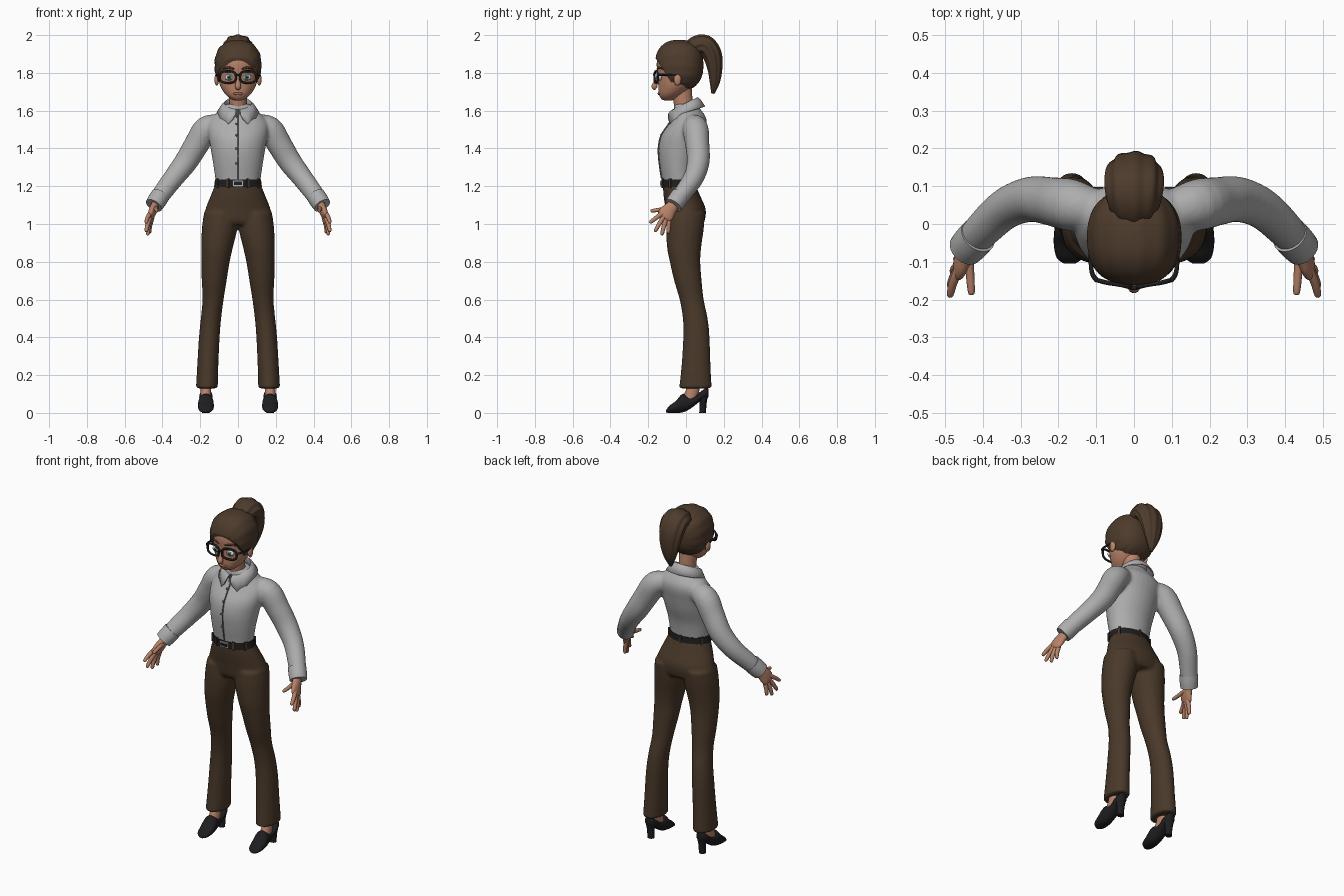
import bpy, bmesh, math
from mathutils import Vector

if "Cube" in bpy.data.objects:
    bpy.data.objects.remove(bpy.data.objects["Cube"])

def mat(name, rgb):
    m = bpy.data.materials.new(name)
    m.diffuse_color = (*rgb, 1)
    m.use_nodes = True
    m.node_tree.nodes["Principled BSDF"].inputs["Base Color"].default_value = m.diffuse_color
    return m

HAIR = mat("hair brown", (0.075, 0.044, 0.025))
SKIN = mat("skin", (0.48, 0.225, 0.14))
LIPS = mat("lip rose", (0.36, 0.13, 0.09))
SHIRT = mat("shirt grey", (0.42, 0.42, 0.425))
SEAM = mat("seam grey", (0.13, 0.13, 0.135))
PANTS = mat("trouser brown", (0.066, 0.040, 0.022))
BLACK = mat("black", (0.013, 0.013, 0.015))
WHITE = mat("eye white", (0.7, 0.7, 0.7))
TEAL = mat("iris teal", (0.06, 0.22, 0.22))
METAL = mat("buckle metal", (0.45, 0.45, 0.47))

def finish(bm, name, material):
    bmesh.ops.recalc_face_normals(bm, faces=bm.faces)
    me = bpy.data.meshes.new(name)
    bm.to_mesh(me)
    bm.free()
    ob = bpy.data.objects.new(name, me)
    bpy.context.collection.objects.link(ob)
    me.materials.append(material)
    return ob

def smooth_points(pts, k):
    """Catmull-Rom interpolation of tuples."""
    out = []
    for i in range(len(pts) - 1):
        a, b, c, d = pts[max(i - 1, 0)], pts[i], pts[i + 1], pts[min(i + 2, len(pts) - 1)]
        for j in range(k):
            t = j / k
            out.append([0.5 * (2 * q + (r - p) * t + (2 * p - 5 * q + 4 * r - s) * t * t
                               + (3 * q - p - 3 * r + s) * t ** 3) for p, q, r, s in zip(a, b, c, d)])
    return out + [list(pts[-1])]

def add_loft(bm, pts, axes=None, ref=(1, 0, 0), n=24, k=4, groove=0, waves=9):
    """Rings (x, y, z, ra, rb); axes fixes the ring plane, otherwise it follows the path."""
    P = smooth_points(pts, k)
    rings = []
    for i, (x, y, z, ra, rb) in enumerate(P):
        if axes:
            u, v = Vector(axes[0]), Vector(axes[1])
        else:
            t = (Vector(P[min(i + 1, len(P) - 1)][:3]) - Vector(P[max(i - 1, 0)][:3])).normalized()
            u = Vector(ref)
            u = (u - t * u.dot(t)).normalized()
            v = t.cross(u)
        ring = []
        for j in range(n):
            a = 2 * math.pi * j / n
            g = 1 + groove * math.sin(waves * a + 8 * z)
            ring.append(bm.verts.new(Vector((x, y, z)) + u * (max(ra, .001) * g * math.cos(a))
                                     + v * (max(rb, .001) * g * math.sin(a))))
        rings.append(ring)
    for r, s in zip(rings, rings[1:]):
        for j in range(n):
            bm.faces.new((r[j], r[(j + 1) % n], s[(j + 1) % n], s[j]))
    bm.faces.new(rings[0])
    bm.faces.new(rings[-1])

XY = ((1, 0, 0), (0, 1, 0))
XZ = ((1, 0, 0), (0, 0, 1))

def loft(name, material, pts, **kw):
    bm = bmesh.new()
    add_loft(bm, pts, **kw)
    return finish(bm, name, material)

def tube(name, material, pts, **kw):
    return loft(name, material, [(*p[:3], p[3], p[3]) for p in pts], **kw)

def ball(name, material, c, r):
    bm = bmesh.new()
    bmesh.ops.create_uvsphere(bm, u_segments=20, v_segments=12, radius=1)
    for v in bm.verts:
        v.co = Vector([c[i] + v.co[i] * r[i] for i in range(3)])
    return finish(bm, name, material)

def box(name, material, c, s, rot=0):
    bm = bmesh.new()
    bmesh.ops.create_cube(bm, size=1)
    for v in bm.verts:
        v.co = Vector([v.co[i] * s[i] for i in range(3)])
    ob = finish(bm, name, material)
    ob.location, ob.rotation_euler.z = c, rot
    return ob

def flip(pts, s):
    return [(p[0] * s, *p[1:]) for p in pts]

def cloth(ob):
    """Fuse overlapping lofts into one soft surface."""
    m = ob.modifiers.new("fuse", 'REMESH')
    m.mode, m.voxel_size, m.use_smooth_shade = 'VOXEL', 0.008, True
    m = ob.modifiers.new("soften", 'SMOOTH')
    m.factor, m.iterations = 0.5, 6

# Shirt: torso and sleeves
torso = [(0, -.04, 1.20, .113, .085), (0, -.04, 1.24, .12, .088), (0, -.04, 1.32, .132, .1),
         (0, -.03, 1.40, .145, .115), (0, -.015, 1.47, .157, .115), (0, .01, 1.53, .16, .1),
         (0, .018, 1.57, .135, .085), (0, .005, 1.61, .088, .07), (0, 0, 1.635, .068, .06)]
arm = [(.09, .035, 1.53, .05, .05), (.165, .05, 1.505, .068, .068), (.22, .06, 1.42, .064, .066),
       (.275, .065, 1.33, .06, .062), (.34, .04, 1.245, .054, .055), (.40, -.015, 1.165, .048, .05),
       (.435, -.055, 1.11, .043, .043)]
bm = bmesh.new()
add_loft(bm, torso, axes=XY, n=32)
for s in (-1, 1):
    add_loft(bm, flip(arm, s), ref=(0, 1, 0))
cloth(finish(bm, "shirt", SHIRT))

# Front seam and buttons follow the torso profile
front = [(0, p[1] - p[4] - .001, p[2], .0035, .004) for p in torso[1:8]]
loft("shirt_seam", SEAM, front, n=8)
for i in range(1, 6):
    _, y, z, _, _ = front[i]
    ball("button", SEAM, (-.008, y, z), (.006, .006, .006))

# Collar band with two pointed flaps
bm = bmesh.new()
rows, N = [], 48
for i in range(N + 1):
    a = math.pi * .96 * (2 * i / N - 1)
    sn, cs = math.sin(a), math.cos(a)
    drop = .045 + .055 * math.exp(-((abs(a) - 2.45) / .33) ** 2) - .02 * (abs(a) > 2.9)
    rows.append([bm.verts.new(p) for p in (
        (.066 * sn, -.003 + .06 * cs, 1.60 + .02 * cs),
        (.072 * sn, -.003 + .066 * cs, 1.637 + .032 * cs),
        (.084 * sn, -.003 + .078 * cs, 1.627 + .03 * cs),
        (.108 * sn, .002 + .097 * cs, 1.637 + .03 * cs - drop))])
for r, s in zip(rows, rows[1:]):
    for j in range(3):
        bm.faces.new((r[j], r[j + 1], s[j + 1], s[j]))
m = finish(bm, "collar", SHIRT).modifiers.new("thickness", 'SOLIDIFY')
m.thickness, m.offset = .006, 0

# Trousers: hips and flared legs
hips = [(0, -.04, 1.225, .114, .083), (0, -.022, 1.15, .145, .097), (0, -.002, 1.08, .172, .106),
        (0, 0, 1.02, .185, .1), (0, 0, .995, .175, .085)]
leg = [(.095, 0, 1.06, .085, .1), (.097, -.005, .98, .094, .1), (.11, -.01, .88, .084, .091),
       (.119, -.005, .8, .075, .081), (.126, .01, .7, .066, .073), (.132, .03, .6, .056, .064),
       (.143, .049, .5, .054, .066), (.152, .055, .4, .055, .07), (.16, .053, .25, .056, .077),
       (.165, .05, .13, .058, .087)]
bm = bmesh.new()
add_loft(bm, hips, axes=XY, n=32)
for s in (-1, 1):
    add_loft(bm, flip(leg, s), axes=XY)
cloth(finish(bm, "trousers", PANTS))

# Belt, loops and buckle
loft("belt", BLACK, [(0, -.038, 1.195, .127, .092), (0, -.04, 1.235, .122, .09)], axes=XY, n=40, k=1)
for d in (-60, 60, -120, 120, 180, -25, 25):
    a = math.radians(d)
    box("belt_loop", PANTS, (.126 * math.sin(a), -.039 - .092 * math.cos(a), 1.215), (.012, .008, .05), a)
box("buckle", METAL, (0, -.132, 1.215), (.056, .008, .032))
box("buckle_centre", BLACK, (0, -.135, 1.215), (.042, .006, .018))

# Head and neck
loft("head", SKIN, [(0, -.095, 1.653, .012, .012), (0, -.092, 1.66, .034, .036), (0, -.082, 1.68, .06, .06),
                    (0, -.068, 1.705, .08, .078), (0, -.055, 1.74, .097, .092), (0, -.05, 1.79, .105, .1),
                    (0, -.046, 1.85, .107, .109), (0, -.04, 1.90, .098, .1), (0, -.04, 1.95, .05, .05)],
     axes=XY, n=32)
loft("neck", SKIN, [(0, -.005, 1.56, .05, .052), (0, -.012, 1.62, .046, .05), (0, -.025, 1.72, .05, .055)], axes=XY)
tube("nose", SKIN, [(0, -.146, 1.785, .008), (0, -.16, 1.75, .012), (0, -.167, 1.727, .016),
                    (0, -.158, 1.716, .01)], n=14)
ball("lips", LIPS, (0, -.14, 1.69), (.027, .01, .008))
for s in (-1, 1):
    ball("ear", SKIN, (.113 * s, -.045, 1.765), (.012, .02, .032))
    ball("eye", WHITE, (.046 * s, -.138, 1.776), (.024, .012, .016))
    ball("iris", TEAL, (.046 * s, -.147, 1.776), (.012, .006, .013))
    ball("pupil", BLACK, (.046 * s, -.151, 1.776), (.006, .004, .007))
    tube("eyebrow", HAIR, flip([(.02, -.152, 1.82, .004), (.05, -.142, 1.828, .006),
                                (.08, -.121, 1.82, .003)], s), n=10)
    # Glasses: rim, temple arm
    rim = bmesh.new()
    add_loft(rim, [(.053 * s + .043 * math.copysign(abs(math.cos(a)) ** .75, math.cos(a)),
                    -.167 + .018 * abs(math.cos(a) * s + 1) / 2,
                    1.778 + .031 * math.copysign(abs(math.sin(a)) ** .75, math.sin(a)), .006, .006)
                   for a in [math.pi * i / 12 for i in range(25)]], ref=(0, 1, 0), n=10, k=2)
    finish(rim, "glasses_rim", BLACK)
    tube("glasses_arm", BLACK, flip([(.097, -.15, 1.79, .007), (.112, -.125, 1.79, .006),
                                     (.116, -.05, 1.787, .005)], s), ref=(0, 0, 1), n=8)
tube("glasses_bridge", BLACK, [(-.016, -.166, 1.785, .005), (0, -.17, 1.79, .005), (.016, -.166, 1.785, .005)],
     ref=(0, 1, 0), n=8)

# Swept-back hair, cut along the hairline
bm = bmesh.new()
bmesh.ops.create_uvsphere(bm, u_segments=64, v_segments=32, radius=1)
for v in bm.verts:
    c = v.co
    k = 1 / (sum(abs(q) ** 2.35 for q in c)) ** (1 / 2.35)
    k *= 1 + .012 * math.sin(16 * math.atan2(c.x, c.z + .3)) * (1 - abs(c.y) ** 4)
    v.co = Vector((c.x * k * .124, -.036 + c.y * k * .128, 1.84 + c.z * k * .134))
for co, no in (((0, -.06, 1.72), (0, .165, .105)), ((0, 0, 1.715), (0, .1, 1))):
    bmesh.ops.bisect_plane(bm, geom=bm.verts[:] + bm.edges[:] + bm.faces[:], plane_co=co,
                           plane_no=no, clear_inner=True)
    bmesh.ops.holes_fill(bm, edges=[e for e in bm.edges if e.is_boundary])
finish(bm, "hair", HAIR)
loft("ponytail", HAIR, [(0, .02, 1.90, .045, .045), (0, .05, 1.938, .065, .052), (0, .10, 1.945, .076, .054),
                        (0, .138, 1.895, .072, .05), (0, .153, 1.82, .058, .038), (0, .152, 1.75, .036, .026),
                        (0, .142, 1.69, .008, .008)], n=54, groove=.05)

# Cuffs, hands, ankles and shoes
fingers = {"index": [(.462, -.12, 1.06), (.478, -.155, 1.035), (.486, -.187, 1.01)],
           "middle": [(.462, -.115, 1.045), (.478, -.142, 1.0), (.486, -.162, .965)],
           "ring": [(.46, -.105, 1.035), (.474, -.118, .985), (.478, -.127, .947)],
           "little": [(.455, -.09, 1.035), (.466, -.092, .99), (.468, -.093, .957)],
           "thumb": [(.437, -.07, 1.09), (.434, -.125, 1.078), (.43, -.18, 1.07)]}
for s in (-1, 1):
    tube("cuff", SHIRT, flip([(.412, -.03, 1.15, .05), (.43, -.05, 1.122, .05), (.446, -.067, 1.098, .047)], s),
         ref=(0, 1, 0))
    loft("palm", SKIN, flip([(.425, -.045, 1.125, .024, .028), (.442, -.075, 1.09, .022, .033),
                             (.455, -.1, 1.06, .02, .042), (.464, -.114, 1.037, .015, .04),
                             (.467, -.12, 1.027, .006, .025)], s))
    for f, p in fingers.items():
        end = Vector(p[2]) + (Vector(p[2]) - Vector(p[1])).normalized() * .007
        tube(f + "_finger", SKIN, flip([(*p[0], .013), (*p[1], .0115), (*p[2], .009), (*end, .002)], s), n=12)
    loft("ankle", SKIN, flip([(.17, .01, .06, .03, .045), (.17, .035, .12, .028, .036),
                              (.168, .05, .2, .033, .036)], s), axes=XY)
    profile = [(-.105, .002, .014, .014), (-.09, 0, .036, .034), (-.055, 0, .062, .042), (-.02, .002, .10, .041),
               (.01, .014, .095, .037), (.045, .038, .09, .034), (.08, .065, .115, .035), (.108, .072, .133, .026),
               (.118, .085, .125, .01)]
    loft("shoe", BLACK, [(.17 * s, y, (a + b) / 2, w, (b - a) / 2) for y, a, b, w in profile], axes=XZ)
    loft("shoe_heel", BLACK, [(.17 * s, .092, .095, .03, .026), (.17 * s, .09, .05, .022, .019),
                              (.17 * s, .088, 0, .02, .018)], axes=XY, n=16)

# Smooth shading with sharp edges kept
for ob in bpy.data.objects:
    ob.select_set(True)
    bpy.context.view_layer.objects.active = ob
bpy.ops.object.shade_smooth_by_angle(angle=math.radians(50))
